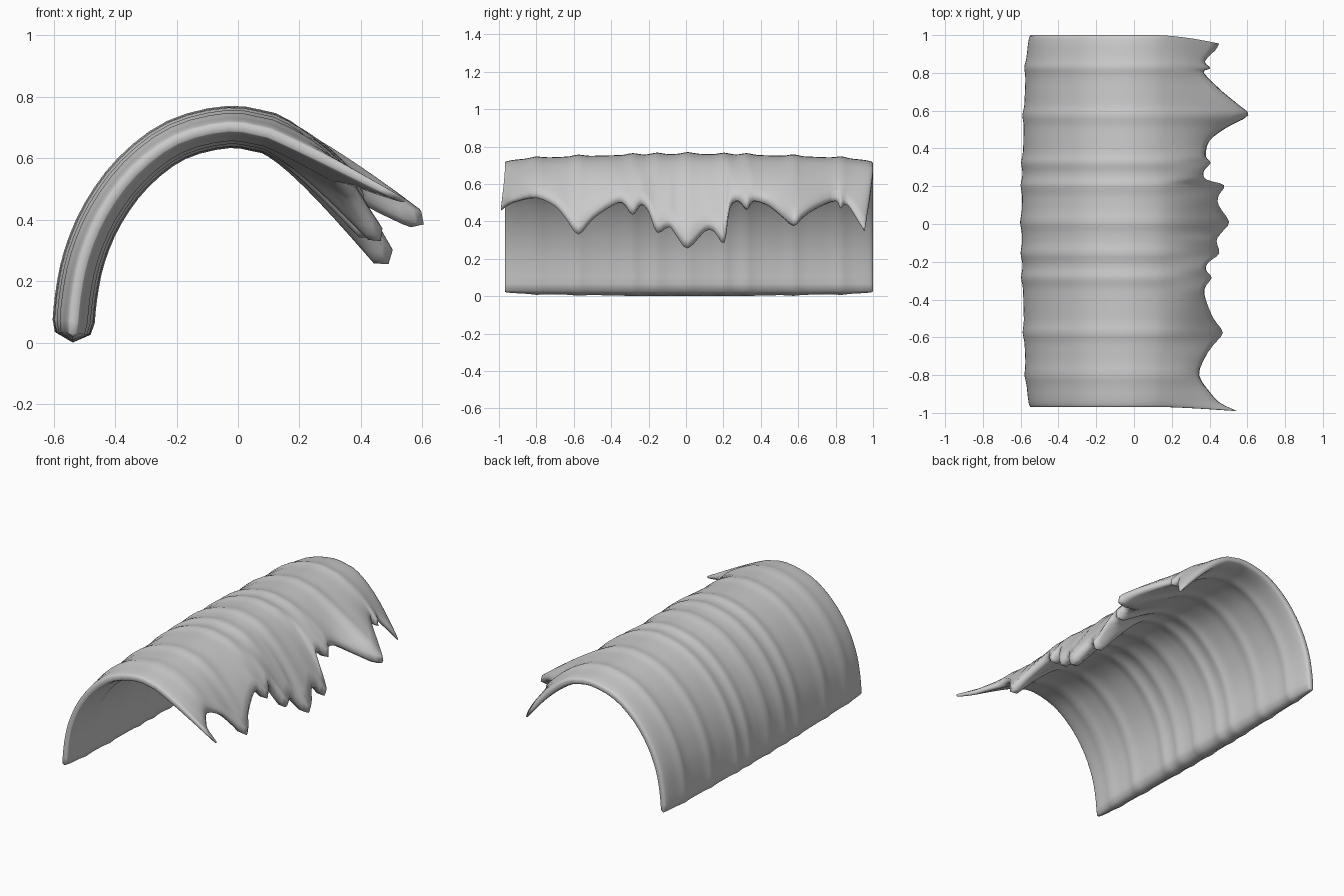
import bpy, bmesh, math
from mathutils import Vector

if "Cube" in bpy.data.objects:
    bpy.data.objects.remove(bpy.data.objects["Cube"])

# Middle line of the arch section (x, z), from left foot to where the torn edge starts
ARCH = [(-0.538, 0.03), (-0.527, 0.15), (-0.50, 0.28), (-0.44, 0.42), (-0.34, 0.555),
        (-0.2, 0.66), (-0.03, 0.702), (0.1, 0.682)]
# Torn edge: (y, x, z) of the lip
LIP = [(-0.99, 0.545, 0.46), (-0.95, 0.46, 0.49), (-0.9, 0.41, 0.51), (-0.8, 0.345, 0.525),
       (-0.7, 0.38, 0.48), (-0.64, 0.42, 0.41), (-0.575, 0.465, 0.33), (-0.5, 0.42, 0.41),
       (-0.4, 0.38, 0.48), (-0.34, 0.375, 0.50), (-0.285, 0.405, 0.435), (-0.24, 0.38, 0.49),
       (-0.2, 0.395, 0.45), (-0.155, 0.44, 0.34), (-0.09, 0.43, 0.37), (-0.05, 0.45, 0.32),
       (0.01, 0.49, 0.255), (0.1, 0.44, 0.345), (0.15, 0.44, 0.345), (0.205, 0.465, 0.285),
       (0.235, 0.38, 0.47), (0.28, 0.37, 0.51), (0.325, 0.405, 0.465), (0.36, 0.38, 0.51),
       (0.44, 0.40, 0.485), (0.51, 0.49, 0.43), (0.575, 0.605, 0.385), (0.63, 0.555, 0.43),
       (0.7, 0.47, 0.475), (0.8, 0.37, 0.51), (0.825, 0.405, 0.47), (0.86, 0.375, 0.49),
       (0.92, 0.43, 0.40), (0.955, 0.45, 0.345)]
RIDGES = [-0.8, -0.575, -0.285, -0.155, 0.01, 0.205, 0.325, 0.575, 0.83]
FLARE = 8


def catmull(pts, steps):
    p = [Vector(q) for q in pts]
    p = [2 * p[0] - p[1]] + p + [2 * p[-1] - p[-2]]
    out = []
    for i in range(1, len(p) - 2):
        a, b, c, d = p[i - 1:i + 3]
        for s in range(steps):
            t = s / steps
            out.append(0.5 * (2 * b + (c - a) * t + (2 * a - 5 * b + 4 * c - d) * t * t
                              + (3 * b - a - 3 * c + d) * t ** 3))
    return out + [p[-2]]


def half_thickness(y):
    t = min(1, abs(y - 0.015) / 0.985)
    ridge = sum(math.exp(-((y - r) / 0.035) ** 2) for r in RIDGES)
    return 0.007 + 0.053 * (1 - t) ** 0.33 + 0.009 * ridge


def base_y(y):
    if y > 0.82:
        return min(1, 0.82 + (y - 0.82) * 0.18 / 0.135)
    if y < -0.8:
        return -0.8 + (y + 0.8) * 0.168 / 0.19
    return y


arch = catmull(ARCH, 3)


def section(lip):
    """Closed ring: outer side, lip, inner side, foot."""
    ty, x, z = lip
    by = base_y(ty)
    d = half_thickness(by)
    start, ctrl, tip = arch[-1], Vector((0.235, 0.625)), Vector((x, z))
    end = tip + (ctrl - tip).normalized() * min(0.03, d * 0.6)
    mid = list(arch)
    for i in range(1, FLARE + 1):
        t = i / FLARE
        mid.append(start * (1 - t) ** 2 + ctrl * 2 * t * (1 - t) + end * t * t)
    outer, inner = [], []
    n = len(mid)
    for i, m in enumerate(mid):
        tan = (mid[min(i + 1, n - 1)] - mid[max(i - 1, 0)]).normalized()
        nor = Vector((-tan.y, tan.x))
        f = max(0, i - len(arch) + 1) / FLARE
        w = d * (1 - 0.45 * f ** 3) * (0.85 if i == 0 else 1)
        y = by + (ty - by) * f * f
        for side, sgn in ((outer, 1), (inner, -1)):
            q = m + nor * w * sgn
            side.append((q.x, y, q.y))
    foot = (mid[0].x, by, mid[0].y - min(0.03, d * 0.5))
    return outer + [(x, ty, z)] + inner[::-1] + [foot]


# Smooth stations along the length, with extra ones to round the two ends
stations = catmull(LIP, 3)
stations.insert(1, stations[0].lerp(stations[1], 0.3))
stations.insert(-1, stations[-1].lerp(stations[-2], 0.3))

bm = bmesh.new()
rings = [[bm.verts.new(c) for c in section(s)] for s in stations]
n = len(rings[0])
for r0, r1 in zip(rings, rings[1:]):
    for i in range(n):
        j = (i + 1) % n
        bm.faces.new((r0[i], r0[j], r1[j], r1[i]))
# Close both ends with strips across the thickness
half = len(arch) + FLARE
for r in (rings[0], rings[-1]):
    for i in range(half - 1):
        bm.faces.new((r[i], r[i + 1], r[n - 3 - i], r[n - 2 - i]))
    bm.faces.new((r[half - 1], r[half], r[half + 1]))
    bm.faces.new((r[n - 1], r[0], r[n - 2]))
bmesh.ops.recalc_face_normals(bm, faces=bm.faces)
low = min(v.co.z for v in bm.verts)
bmesh.ops.translate(bm, vec=(0, 0, -low), verts=bm.verts)

me = bpy.data.meshes.new("torn_arch_shell")
bm.to_mesh(me)
bm.free()
shell = bpy.data.objects.new("torn_arch_shell", me)
bpy.context.collection.objects.link(shell)
bpy.context.view_layer.objects.active = shell
shell.select_set(True)
bpy.ops.object.shade_smooth_by_angle(angle=math.radians(100))
